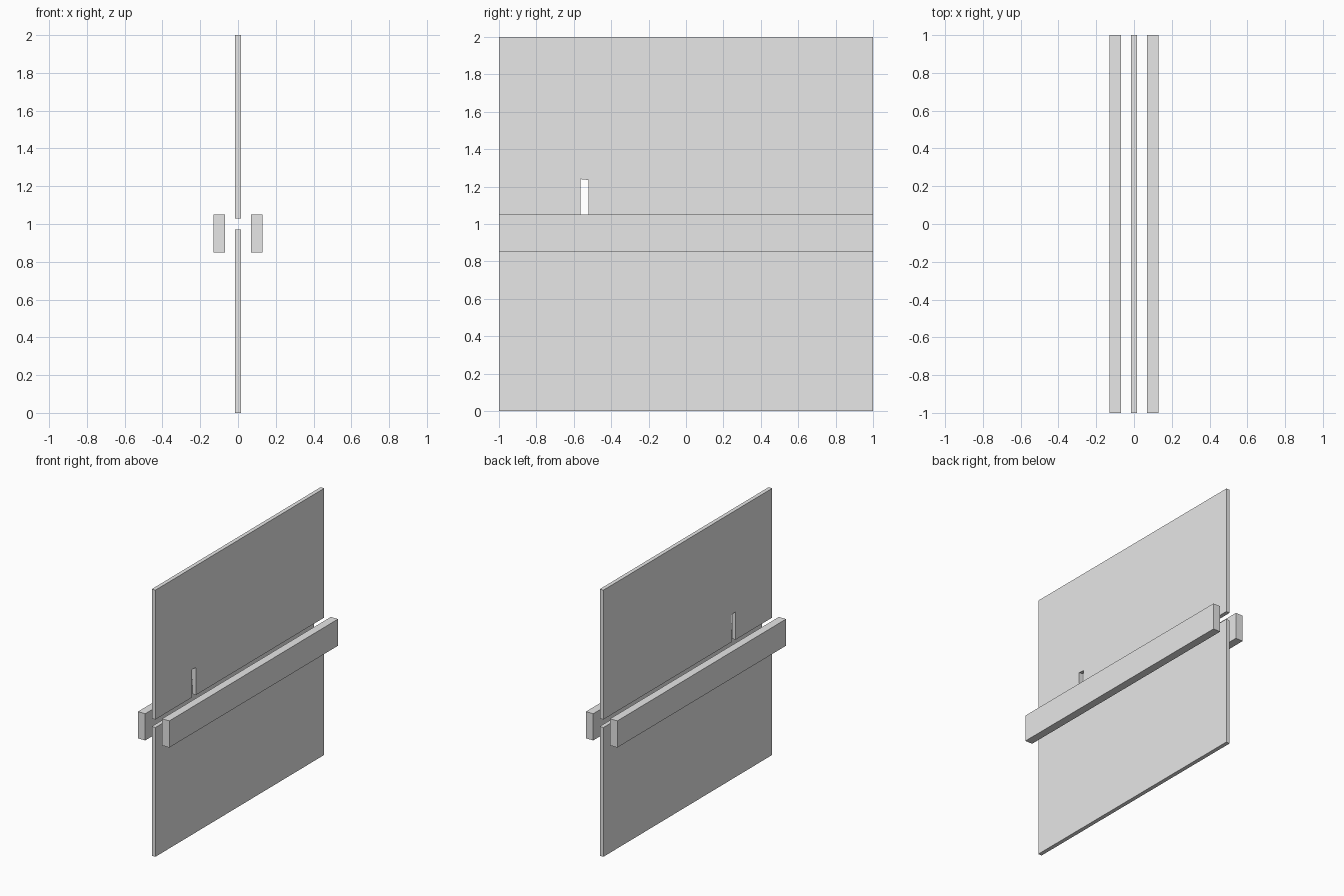
import bpy
import bmesh

cube = bpy.data.objects.get("Cube")
if cube:
    bpy.data.objects.remove(cube, do_unlink=True)

# One flat grey for every part
grey = bpy.data.materials.new("light_grey")
grey.use_nodes = True
colour = (0.8, 0.8, 0.8, 1.0)
grey.diffuse_color = colour
grey.node_tree.nodes["Principled BSDF"].inputs["Base Color"].default_value = colour


def slab(name, profile, x0, x1):
    """Extrude a (y, z) outline along x from x0 to x1."""
    bm = bmesh.new()
    face = bm.faces.new([bm.verts.new((x0, y, z)) for y, z in profile])
    result = bmesh.ops.extrude_face_region(bm, geom=[face])
    moved = [g for g in result["geom"] if isinstance(g, bmesh.types.BMVert)]
    bmesh.ops.translate(bm, verts=moved, vec=(x1 - x0, 0, 0))
    bmesh.ops.recalc_face_normals(bm, faces=bm.faces)
    mesh = bpy.data.meshes.new(name)
    bm.to_mesh(mesh)
    bm.free()
    mesh.materials.append(grey)
    obj = bpy.data.objects.new(name, mesh)
    bpy.context.collection.objects.link(obj)
    return obj


def rectangle(z0, z1):
    return [(-1, z0), (1, z0), (1, z1), (-1, z1)]


HALF = 0.015

# Thin panels separated by a narrow gap
slab("lower_panel", rectangle(0, 0.97), -HALF, HALF)

# Upper panel with a narrow slot rising from its lower edge
slot = [(-0.565, 1.03), (-0.565, 1.24), (-0.52, 1.235), (-0.52, 1.03)]
slab("upper_panel", [(-1, 1.03)] + slot + [(1, 1.03), (1, 2), (-1, 2)], -HALF, HALF)

# Rails on both sides of the gap
for side, sign in (("left", 1), ("right", -1)):
    slab(side + "_rail", rectangle(0.85, 1.05), sign * 0.07, sign * 0.13)
